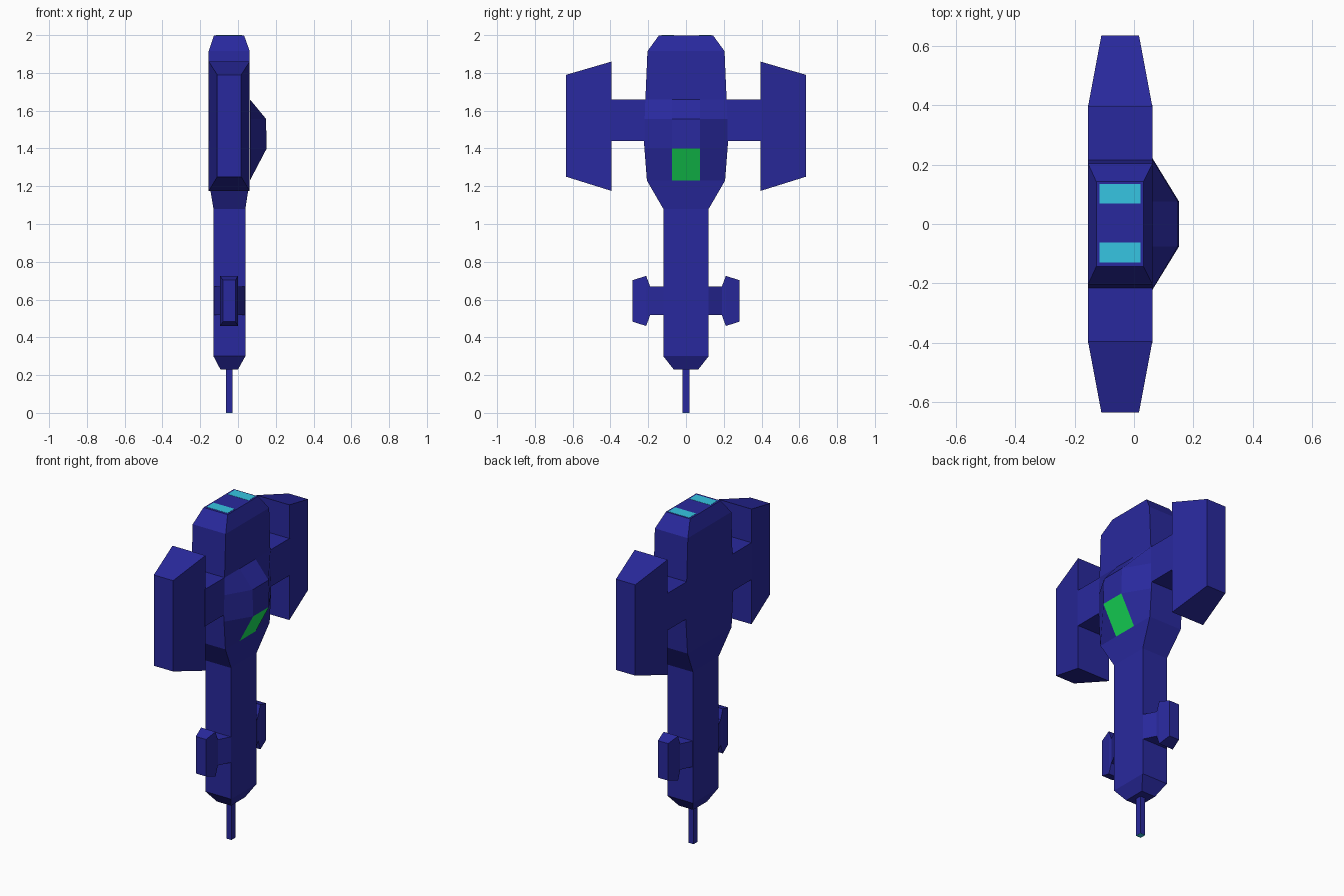
import bpy, bmesh

if "Cube" in bpy.data.objects:
    bpy.data.objects.remove(bpy.data.objects["Cube"])


def material(name, rgb):
    m = bpy.data.materials.new(name)
    m.diffuse_color = (*rgb, 1)
    m.use_nodes = True
    m.node_tree.nodes["Principled BSDF"].inputs["Base Color"].default_value = m.diffuse_color
    return m


NAVY = material("navy", (0.022, 0.022, 0.34))
GREEN = material("green", (0.009, 0.79, 0.107))
CYAN = material("cyan", (0.037, 0.56, 0.76))


def finish(name, bm, *mats):
    bmesh.ops.recalc_face_normals(bm, faces=bm.faces[:])
    mesh = bpy.data.meshes.new(name)
    bm.to_mesh(mesh)
    bm.free()
    for m in mats:
        mesh.materials.append(m)
    obj = bpy.data.objects.new(name, mesh)
    bpy.context.collection.objects.link(obj)
    return obj


def loft(name, sections, mat=NAVY, axis="z", sign=1):
    """Skin rectangles (t, x0, x1, b0, b1) along z (b = y) or along y (b = z)."""
    bm = bmesh.new()
    rings = []
    for t, x0, x1, b0, b1 in sections:
        ring = []
        for x, b in ((x0, b0), (x1, b0), (x1, b1), (x0, b1)):
            ring.append(bm.verts.new((x, b, t) if axis == "z" else (x, sign * t, b)))
        rings.append(ring)
    for lo, hi in zip(rings, rings[1:]):
        for i in range(4):
            j = (i + 1) % 4
            bm.faces.new((lo[i], lo[j], hi[j], hi[i]))
    bm.faces.new(rings[0])
    bm.faces.new(rings[-1])
    return finish(name, bm, mat)


# Fuselage: nose taper, long neck, shoulders, rear hull
loft("fuselage", [
    (0.23, -0.093, 0.0, -0.065, 0.065),
    (0.30, -0.13, 0.039, -0.12, 0.12),
    (1.08, -0.13, 0.039, -0.12, 0.12),
    (1.23, -0.155, 0.062, -0.207, 0.207),
    (1.44, -0.155, 0.062, -0.223, 0.223),
    (1.66, -0.155, 0.062, -0.215, 0.215),
    (1.915, -0.155, 0.062, -0.204, 0.204),
    (1.999, -0.127, 0.032, -0.143, 0.143)])

# Nose barrel with a coloured tip
loft("barrel", [(0.001, -0.063, -0.03, -0.019, 0.019),
                (0.25, -0.063, -0.03, -0.019, 0.019)])
loft("barrel_tip", [(0.0, -0.063, -0.03, -0.019, 0.019),
                    (0.001, -0.063, -0.03, -0.019, 0.019)], CYAN)

# Cockpit canopy: 3 x 3 panel grid raised in the middle, forward centre panel is the window
bm = bmesh.new()
rows = []
for z, half, x in ((1.23, 0.207, 0.063), (1.40, 0.22, 0.152),
                   (1.557, 0.219, 0.148), (1.66, 0.215, 0.063)):
    rows.append([bm.verts.new((px, y, z)) for px, y in
                 ((0.063, -half), (x, -0.075), (x, 0.075), (0.063, half))])
for r in range(3):
    for c in range(3):
        f = bm.faces.new((rows[r][c], rows[r][c + 1], rows[r + 1][c + 1], rows[r + 1][c]))
        f.material_index = int(r == 0 and c == 1)
bm.faces.new([rows[0][0], rows[1][0], rows[2][0], rows[3][0], rows[3][1], rows[3][2],
              rows[3][3], rows[2][3], rows[1][3], rows[0][3], rows[0][2], rows[0][1]])
finish("canopy", bm, NAVY, GREEN)

# Paired parts
for side, s in (("left", -1), ("right", 1)):
    loft(side + "_wing_arm", [(0.20, -0.155, 0.062, 1.44, 1.66),
                              (0.40, -0.155, 0.062, 1.44, 1.66)], NAVY, "y", s)
    loft(side + "_wing_pod", [(0.394, -0.155, 0.062, 1.175, 1.86),
                              (0.634, -0.11, 0.017, 1.25, 1.79)], NAVY, "y", s)
    # Small forward fin: tapered arm flaring into a pod
    loft(side + "_front_fin", [(0.115, -0.13, 0.039, 0.517, 0.67),
                               (0.19, -0.095, 0.0, 0.517, 0.67),
                               (0.211, -0.095, 0.0, 0.46, 0.725),
                               (0.282, -0.08, -0.013, 0.483, 0.703)], NAVY, "y", s)
    # Engine exhaust panel on the top face
    c = s * 0.099 + 0.003
    loft(side + "_exhaust", [(1.99, -0.116, 0.022, c - 0.033, c + 0.033),
                             (2.0, -0.116, 0.022, c - 0.033, c + 0.033)], CYAN)
